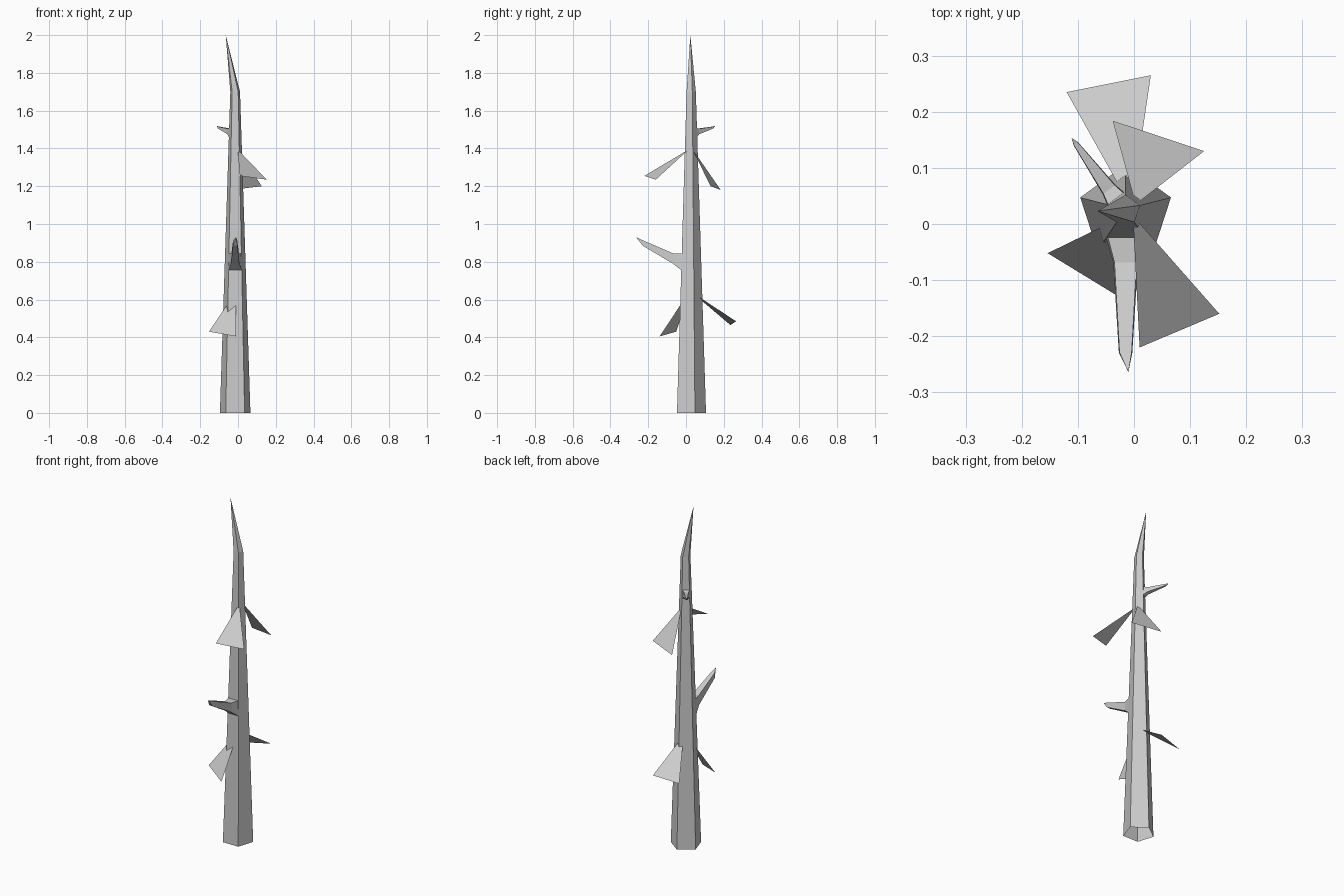
import bpy
from math import cos, sin, radians

if "Cube" in bpy.data.objects:
    bpy.data.objects.remove(bpy.data.objects["Cube"])

CX, CY = -0.015, 0.021


def make(name, verts, faces):
    me = bpy.data.meshes.new(name)
    me.from_pydata(verts, [], faces)
    me.update()
    ob = bpy.data.objects.new(name, me)
    bpy.context.collection.objects.link(ob)
    return ob


def loft(name, rings, tip):
    """Join equal rings with quads and close to a point; the start stays open."""
    n = len(rings[0])
    verts = [p for r in rings for p in r] + [tip]
    faces = []
    for k in range(len(rings) - 1):
        for i in range(n):
            j = (i + 1) % n
            faces.append((k*n + i, k*n + j, k*n + n + j, k*n + n + i))
    last = (len(rings) - 1) * n
    faces += [(last + i, last + (i + 1) % n, len(verts) - 1) for i in range(n)]
    return make(name, verts, faces)


# Trunk: tapering five-sided stem, open at the bottom, with a bent tip
def pentagon(x, y, z, r):
    return [(x + r*cos(radians(90 + 72*i)), y + r*sin(radians(90 + 72*i)), z)
            for i in range(5)]


loft("trunk", [pentagon(CX, CY, 0, 0.085), pentagon(CX, 0.025, 1.7, 0.027)],
     (-0.065, 0.023, 2.0))


# Broken branch stubs: each grows from one trunk face
def stub(name, angle, sections, tip):
    c, s = cos(radians(angle)), sin(radians(angle))

    def at(d, w, z):
        return (CX + d*c - w*s, CY + d*s + w*c, z)
    rings = [[at(d, -w, lo), at(d, w, lo), at(d, w*t, hi), at(d, -w*t, hi)]
             for d, w, lo, hi, t in sections]
    loft(name, rings, at(tip[0], tip[1], tip[2]))


# sections: distance out, half width, bottom z, top z, top width ratio
stub("front_branch", -90, [(0.045, 0.035, 0.755, 0.845, 0.9),
                           (0.09, 0.022, 0.79, 0.845, 0.9),
                           (0.25, 0.012, 0.885, 0.914, 0.9)],
     (0.285, 0.005, 0.93))
stub("back_branch", 126, [(0.026, 0.02, 1.455, 1.51, 0.9),
                          (0.05, 0.014, 1.475, 1.504, 0.9),
                          (0.15, 0.005, 1.506, 1.516, 0.9)],
     (0.164, 0, 1.519))

# Leaves: single flat triangles hanging from the trunk core
leaves = [
    ((-0.005, 0.029, 0.64), (-0.12, 0.235, 0.465), (0.03, 0.265, 0.485)),
    ((-0.01, 0.018, 0.643), (-0.01, -0.14, 0.405), (-0.154, -0.052, 0.43)),
    ((0.003, 0.035, 1.395), (-0.038, 0.184, 1.18), (0.125, 0.13, 1.2)),
    ((-0.002, 0.015, 1.395), (0.01, -0.22, 1.255), (0.152, -0.16, 1.235)),
]
for i, tri in enumerate(leaves):
    a, b, c = tri
    up = (b[0]-a[0])*(c[1]-a[1]) - (b[1]-a[1])*(c[0]-a[0]) > 0
    make(f"leaf_{i + 1}", tri, [(0, 1, 2) if up else (0, 2, 1)])
